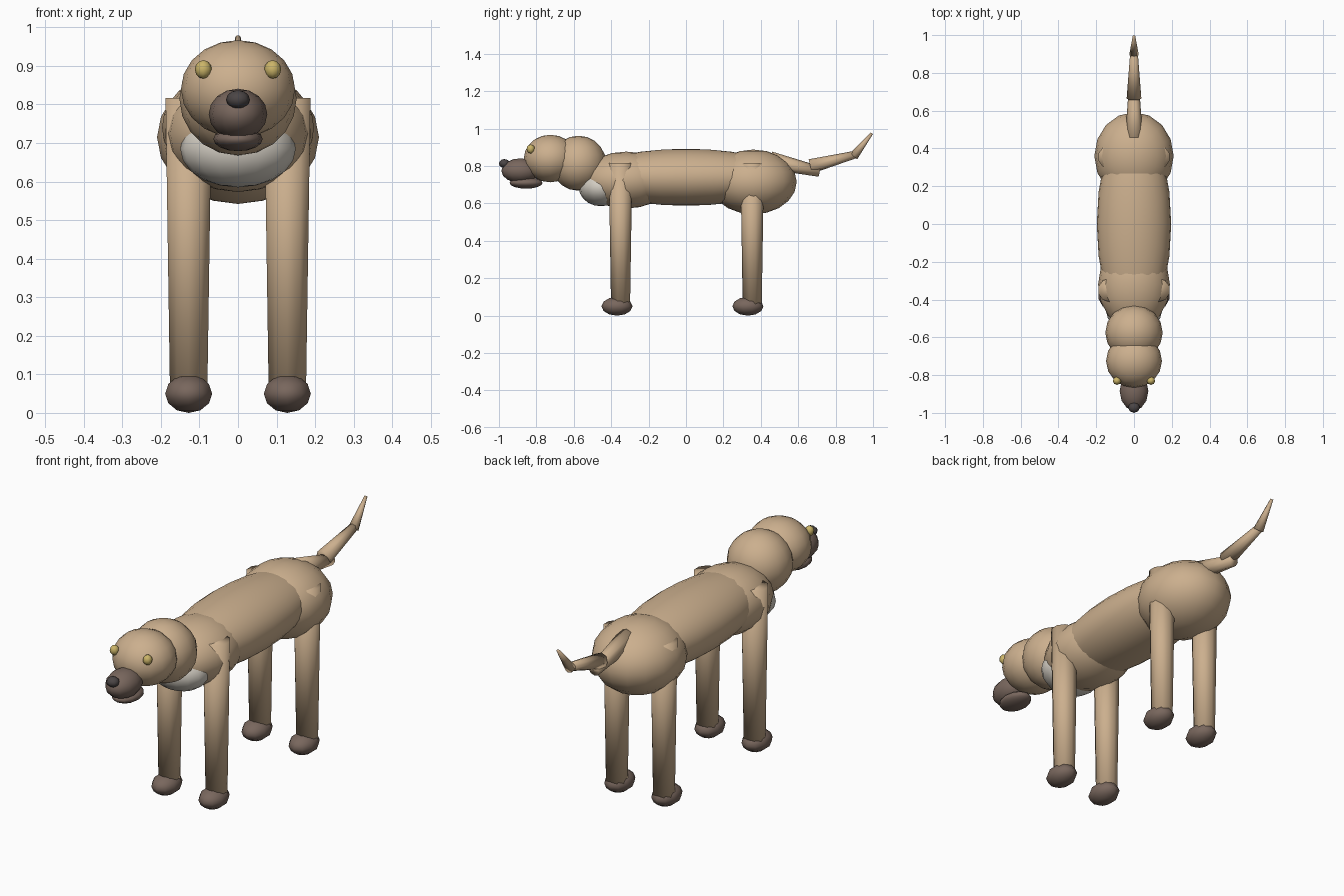
import bpy
from mathutils import Vector

if "Cube" in bpy.data.objects:
    bpy.data.objects.remove(bpy.data.objects["Cube"])


def material(name, rgb):
    m = bpy.data.materials.new(name)
    m.diffuse_color = (*rgb, 1)
    m.use_nodes = True
    m.node_tree.nodes["Principled BSDF"].inputs["Base Color"].default_value = m.diffuse_color
    return m


tan = material("tan", (0.60, 0.43, 0.27))
brown = material("brown", (0.19, 0.135, 0.11))
dark = material("dark", (0.07, 0.06, 0.06))
cream = material("cream", (0.66, 0.62, 0.55))
yellow = material("yellow", (0.60, 0.46, 0.14))


def finish(name, mat):
    ob = bpy.context.object
    ob.name = name
    ob.data.materials.append(mat)
    bpy.ops.object.shade_smooth()
    return ob


def ball(name, loc, radii, mat, seg=16, rings=10):
    """Ellipsoid with the given half sizes."""
    bpy.ops.mesh.primitive_uv_sphere_add(segments=seg, ring_count=rings, radius=1, location=loc)
    bpy.context.object.scale = radii
    return finish(name, mat)


def taper(name, a, b, ra, rb, mat, sides=10):
    """Tapered cylinder from a (radius ra) to b (radius rb)."""
    a, b = Vector(a), Vector(b)
    d = b - a
    bpy.ops.mesh.primitive_cone_add(vertices=sides, radius1=ra, radius2=rb,
                                    depth=d.length, location=(a + b) / 2)
    bpy.context.object.rotation_euler = d.to_track_quat('Z', 'Y').to_euler()
    return finish(name, mat)


# Body masses
ball("torso", (0, 0, 0.74), (0.197, 0.55, 0.152), tan, 20, 14)
ball("chest", (0, -0.32, 0.725), (0.19, 0.24, 0.152), tan)
ball("hips", (0, 0.36, 0.715), (0.21, 0.232, 0.173), tan)
ball("chest_patch", (0, -0.455, 0.685), (0.15, 0.118, 0.10), cream)

# Neck and head
ball("neck", (0, -0.575, 0.815), (0.152, 0.148, 0.147), tan)
ball("head", (0, -0.725, 0.84), (0.148, 0.142, 0.127), tan)
ball("muzzle", (0, -0.885, 0.775), (0.076, 0.102, 0.066), brown, 12, 8)
ball("jaw", (0, -0.855, 0.71), (0.064, 0.088, 0.031), brown, 12, 8)
ball("nose", (0, -0.971, 0.813), (0.031, 0.029, 0.024), dark, 8, 6)

# Paired parts
for side, s in (("right", -1), ("left", 1)):
    ball("eye_" + side, (s * 0.09, -0.83, 0.891), (0.022, 0.022, 0.024), yellow, 8, 6)
    for end, y, paw_y in (("front", -0.35, -0.369), ("hind", 0.354, 0.331)):
        taper(f"{end}_leg_{side}", (s * 0.128, y, 0.06), (s * 0.128, y, 0.817), 0.051, 0.063, tan)
        ball(f"{end}_paw_{side}", (s * 0.128, paw_y, 0.05), (0.064, 0.083, 0.05), brown, 10, 6)

# Tail in three straight pieces
taper("tail_base", (0, 0.45, 0.83), (0, 0.715, 0.77), 0.048, 0.028, tan, 8)
taper("tail_middle", (0, 0.665, 0.798), (0, 0.908, 0.862), 0.039, 0.02, tan, 8)
taper("tail_tip", (0, 0.896, 0.852), (0, 0.994, 0.975), 0.025, 0.007, tan, 8)
